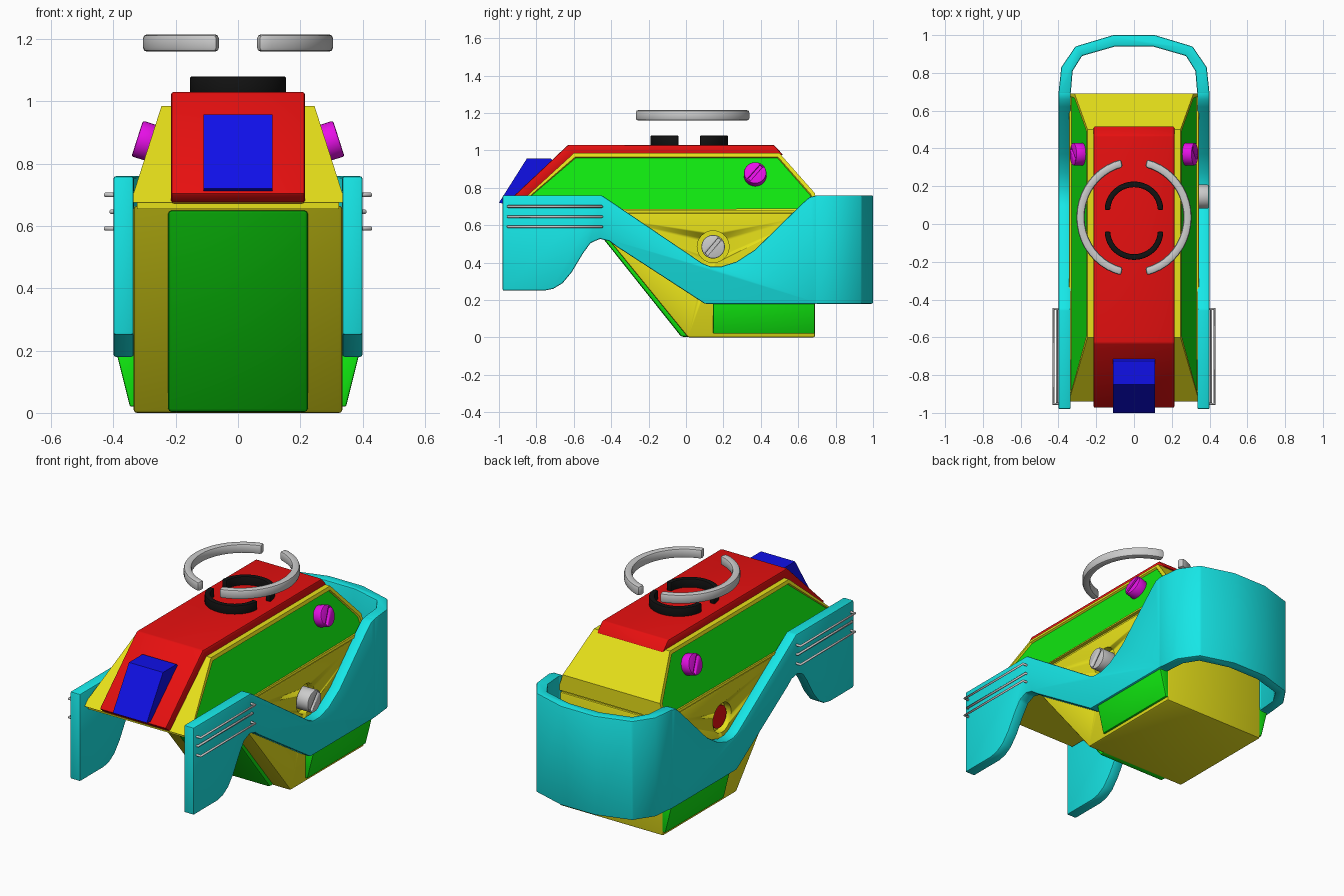
import bpy, bmesh, math
from mathutils import Vector

cube = bpy.data.objects.get("Cube")
if cube:
    bpy.data.objects.remove(cube, do_unlink=True)


def material(name, r, g, b):
    m = bpy.data.materials.new(name)
    m.use_nodes = True
    m.diffuse_color = (r, g, b, 1)
    m.node_tree.nodes["Principled BSDF"].inputs["Base Color"].default_value = (r, g, b, 1)
    return m


YELLOW = material("yellow", 0.8, 0.75, 0.01)
GREEN = material("green", 0.005, 0.8, 0.005)
RED = material("red", 0.8, 0.005, 0.005)
BLUE = material("blue", 0.005, 0.005, 0.8)
CYAN = material("cyan", 0.008, 0.8, 0.8)
MAGENTA = material("magenta", 0.8, 0.005, 0.8)
GREY = material("light grey", 0.6, 0.6, 0.6)
BLACK = material("black", 0.006, 0.006, 0.006)


def select(ob):
    bpy.ops.object.select_all(action="DESELECT")
    ob.select_set(True)
    bpy.context.view_layer.objects.active = ob


def finish(name, bm, mats, bevel=0.0, segments=2):
    bmesh.ops.recalc_face_normals(bm, faces=bm.faces)
    mesh = bpy.data.meshes.new(name)
    bm.to_mesh(mesh)
    bm.free()
    for m in mats:
        mesh.materials.append(m)
    ob = bpy.data.objects.new(name, mesh)
    bpy.context.collection.objects.link(ob)
    select(ob)
    if bevel:
        mod = ob.modifiers.new("Bevel", "BEVEL")
        mod.width, mod.segments, mod.limit_method = bevel, segments, "ANGLE"
        bpy.ops.object.modifier_apply(modifier=mod.name)
    bpy.ops.object.shade_smooth_by_angle(angle=math.radians(35))
    return ob


def prism_mesh(pts, axis, a, b):
    """Extrude a closed outline along one axis."""
    place = {"x": lambda p, t: (t, p[0], p[1]),
             "y": lambda p, t: (p[0], t, p[1]),
             "z": lambda p, t: (p[0], p[1], t)}[axis]
    bm = bmesh.new()
    lo = [bm.verts.new(place(p, a)) for p in pts]
    hi = [bm.verts.new(place(p, b)) for p in pts]
    bm.faces.new(lo)
    bm.faces.new(hi)
    for i in range(len(pts)):
        j = (i + 1) % len(pts)
        bm.faces.new((lo[i], lo[j], hi[j], hi[i]))
    return bm


def prism(name, pts, axis, a, b, mat, bevel=0.0):
    return finish(name, prism_mesh(pts, axis, a, b), [mat], bevel)


def cylinder(name, centre, direction, radius, depth, mat, bevel=0.0):
    bm = bmesh.new()
    bmesh.ops.create_cone(bm, cap_ends=True, segments=32, radius1=radius, radius2=radius, depth=depth)
    ob = finish(name, bm, [mat], bevel)
    ob.rotation_mode = "QUATERNION"
    ob.rotation_quaternion = Vector(direction).to_track_quat("Z", "Y")
    ob.location = centre
    return ob


def cut(ob, cutter):
    cutter.hide_render = True
    mod = ob.modifiers.new("Cut", "BOOLEAN")
    mod.operation, mod.object, mod.solver = "DIFFERENCE", cutter, "EXACT"
    bpy.context.view_layer.update()
    select(ob)
    bpy.ops.object.modifier_apply(modifier=mod.name)
    bpy.data.objects.remove(cutter, do_unlink=True)


def screw(name, centre, direction, radius, depth, mat, turn):
    """Round head with a straight slot across it."""
    ob = cylinder(name, centre, direction, radius, depth, mat, 0.006)
    bm = bmesh.new()
    bmesh.ops.create_cube(bm, size=1)
    bmesh.ops.scale(bm, verts=bm.verts, vec=(radius * 1.7, 0.02, 0.03))
    slot = finish("slot_cutter", bm, [mat])
    slot.rotation_mode = "QUATERNION"
    axis = Vector(direction).normalized()
    slot.rotation_quaternion = Vector(direction).to_track_quat("Z", "Y")
    slot.rotation_quaternion @= Vector((1, 0, 0)).rotation_difference(
        Vector((math.cos(turn), math.sin(turn), 0)))
    slot.location = Vector(centre) + axis * depth / 2
    cut(ob, slot)


def arc(name, centre, rx, ry, start, end, width, height, mat, bevel):
    """Bar of rectangular section bent along an elliptical arc."""
    bm = bmesh.new()
    rings, steps = [], 20
    for i in range(steps + 1):
        t = math.radians(start + (end - start) * i / steps)
        rings.append([bm.verts.new((centre[0] + (rx - w) * math.cos(t),
                                    centre[1] + (ry - w) * math.sin(t), centre[2] + h))
                      for w, h in ((0, 0), (width, 0), (width, height), (0, height))])
    for r, q in zip(rings, rings[1:]):
        for i in range(4):
            j = (i + 1) % 4
            bm.faces.new((r[i], r[j], q[j], q[i]))
    bm.faces.new(rings[0])
    bm.faces.new(rings[-1])
    finish(name, bm, [mat], bevel)


# Lower hull with a round recess on each side
hull = prism("lower_hull", [(0.01, 0), (0.69, 0), (0.69, 0.665), (-0.53, 0.665)],
             "x", -0.335, 0.335, YELLOW, 0.01)
for s in (-1, 1):
    cut(hull, cylinder("recess_cutter", (s * 0.335, 0.145, 0.485), (s, 0, 0), 0.085, 0.08, YELLOW))
prism("waist", [(-0.92, 0.655), (0.68, 0.655), (0.68, 0.69), (-0.92, 0.69)], "x", -0.325, 0.325, YELLOW)

# Upper hull leaning inward, with sunken side panels
bm = prism_mesh([(-0.94, 0.675), (0.69, 0.675), (0.69, 0.77), (0.5, 0.985), (-0.6, 0.985)], "x", -1, 1)
for v in bm.verts:
    v.co.x *= 0.345 - (v.co.z - 0.675) * 0.32
bmesh.ops.recalc_face_normals(bm, faces=bm.faces)
panels = [f for f in bm.faces if abs(f.normal.x) > 0.8]
bmesh.ops.inset_individual(bm, faces=panels, thickness=0.022)
bmesh.ops.inset_individual(bm, faces=panels, thickness=0.004, depth=-0.01)
for f in panels:
    f.material_index = 1
finish("upper_hull", bm, [YELLOW, GREEN])

# Roof strip running down the nose, and the nose lamp
prism("roof_strip", [(-0.93, 0.67), (-0.59, 0.975), (0.52, 0.975), (0.47, 1.03), (-0.63, 1.03), (-0.975, 0.705)],
      "x", -0.215, 0.215, RED, 0.008)
prism("nose_lamp", [(-1.0, 0.72), (-0.95, 0.71), (-0.71, 0.945), (-0.725, 0.958), (-0.85, 0.958)],
      "x", -0.11, 0.11, BLUE)

# Sloping front plate
prism("front_plate", [(0.02, 0.003), (-0.5, 0.65), (-0.54, 0.65), (-0.025, 0.003)],
      "x", -0.225, 0.225, GREEN, 0.012)

# Fenders: a wavy side plate each, joined by the rear bumper
fender = [(-0.98, 0.76), (-0.45, 0.76), (0.09, 0.395), (0.13, 0.38), (0.19, 0.38), (0.27, 0.405),
          (0.37, 0.47), (0.62, 0.715), (0.66, 0.75), (0.7, 0.76), (0.7, 0.18), (0.1, 0.18), (-0.37, 0.485),
          (-0.41, 0.515), (-0.46, 0.527), (-0.51, 0.505), (-0.55, 0.45), (-0.61, 0.35), (-0.66, 0.29),
          (-0.71, 0.26), (-0.76, 0.25), (-0.98, 0.25)]
outer = [(0.4, 0.69), (0.385, 0.83), (0.31, 0.94), (0.11, 1.0)]
inner = [(0.335, 0.69), (0.325, 0.81), (0.275, 0.89), (0.1, 0.94)]


def across(half):
    return half + [(-x, y) for x, y in reversed(half)]


prism("rear_bumper", across(outer) + across(inner)[::-1], "z", 0.18, 0.76, CYAN, 0.008)

for s, side in ((1, "left"), (-1, "right")):
    prism(side + "_fender", fender, "x", s * 0.335, s * 0.4, CYAN, 0.008)

    # Lower side plates
    prism(side + "_skirt_plate", [(s * x, z) for x, z in
          ((0.32, 0.02), (0.347, 0.02), (0.392, 0.2), (0.32, 0.2))], "y", 0.145, 0.688, GREEN, 0.006)

    # Three wire rails on the fender
    for i, reach in enumerate((0.426, 0.408, 0.426)):
        z = 0.592 + i * 0.054
        curve = bpy.data.curves.new(side + "_rail", "CURVE")
        curve.dimensions, curve.bevel_depth, curve.bevel_resolution = "3D", 0.007, 2
        path = curve.splines.new("POLY")
        path.points.add(3)
        for p, (x, y) in zip(path.points, ((0.39, -0.952), (reach, -0.952), (reach, -0.45), (0.39, -0.45))):
            p.co = (s * x, y, z, 1)
        curve.materials.append(GREY)
        rail = bpy.data.objects.new(f"{side}_rail_{i + 1}", curve)
        bpy.context.collection.objects.link(rail)
        select(rail)
        bpy.ops.object.convert(target="MESH")

    # Slotted screws on the side panels
    screw(side + "_panel_screw", (s * 0.295, 0.37, 0.872), (s, 0, 0.32), 0.06, 0.06, MAGENTA, math.radians(50))

    # Ring halves above the roof
    middle = 0 if s > 0 else 180
    arc(side + "_hoop", (0, 0.035, 1.16), 0.305, 0.315, middle - 77, middle + 77, 0.043, 0.055, GREY, 0.012)

# Recess fillings
screw("hull_bolt", (0.345, 0.145, 0.485), (1, 0, 0), 0.063, 0.1, GREY, math.radians(50))
cylinder("recess_disc", (-0.302, 0.145, 0.485), (-1, 0, 0), 0.065, 0.03, RED)

# Roof seal halves
arc("rear_roof_arc", (0, 0.075, 1.02), 0.155, 0.15, 0, 180, 0.03, 0.06, BLACK, 0.006)
arc("front_roof_arc", (0, -0.04, 1.02), 0.155, 0.15, 180, 360, 0.03, 0.06, BLACK, 0.006)
